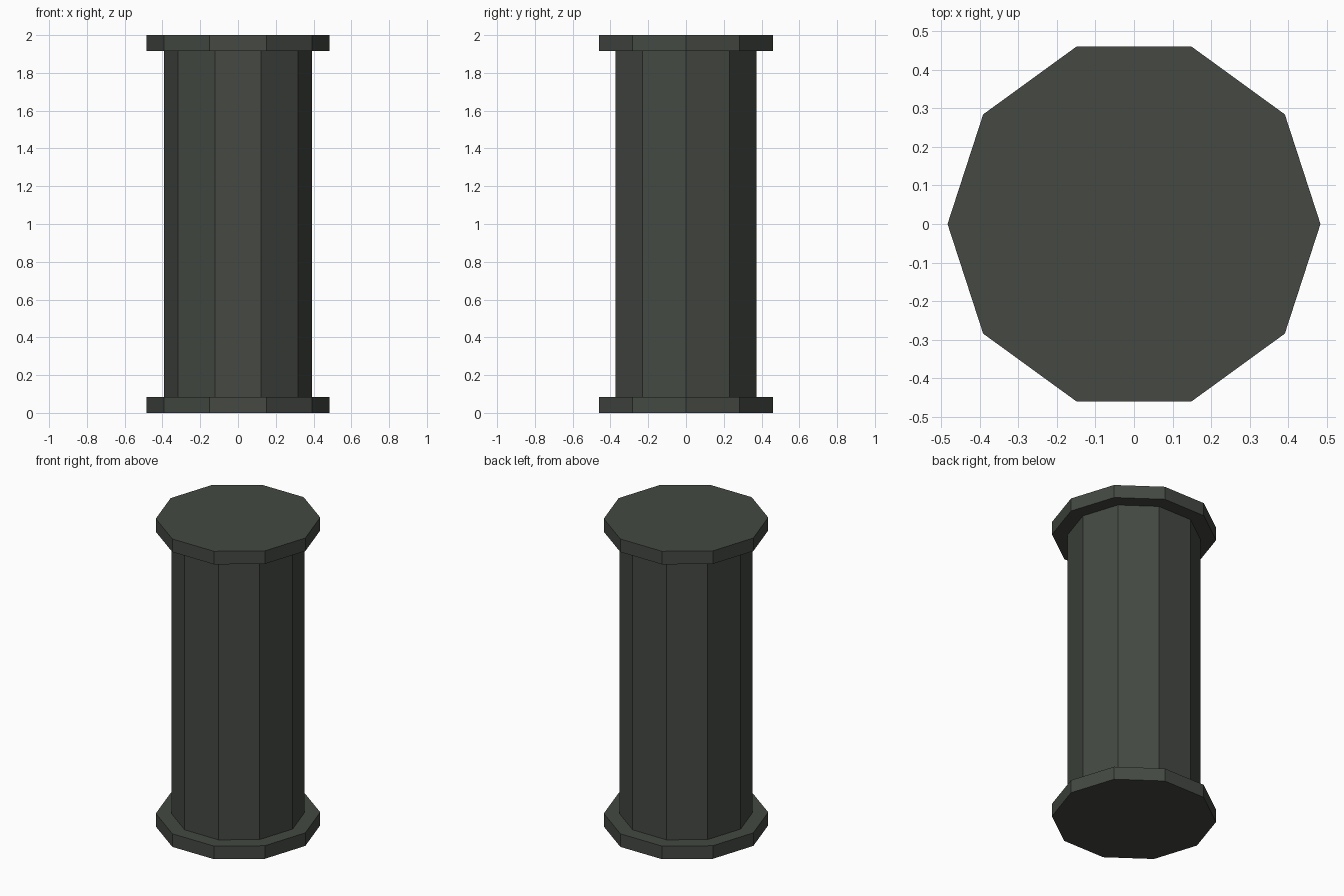
import bpy
import bmesh
from math import radians
from mathutils import Matrix

SIDES = 10
HEIGHT = 2.0
PLATE_HEIGHT = 0.085
PLATE_RADIUS = 0.484
SHAFT_RADIUS = 0.393

if "Cube" in bpy.data.objects:
    bpy.data.objects.remove(bpy.data.objects["Cube"], do_unlink=True)

# Single dark grey-green stone colour
stone = bpy.data.materials.new("dark_stone")
stone.use_nodes = True
color = (0.058, 0.066, 0.055, 1.0)
stone.diffuse_color = color
stone.node_tree.nodes["Principled BSDF"].inputs["Base Color"].default_value = color


def prism(name, radius, bottom, top, capped):
    """Upright flat-sided prism with corners on the x axis."""
    bm = bmesh.new()
    place = Matrix.Translation((0, 0, (bottom + top) / 2)) @ Matrix.Rotation(radians(90), 4, "Z")
    bmesh.ops.create_cone(bm, cap_ends=capped, segments=SIDES, radius1=radius,
                          radius2=radius, depth=top - bottom, matrix=place)
    bmesh.ops.recalc_face_normals(bm, faces=bm.faces)
    mesh = bpy.data.meshes.new(name)
    bm.to_mesh(mesh)
    bm.free()
    mesh.materials.append(stone)
    obj = bpy.data.objects.new(name, mesh)
    bpy.context.collection.objects.link(obj)
    return obj


# Base plate, shaft and top plate
prism("base_plate", PLATE_RADIUS, 0, PLATE_HEIGHT, True)
prism("shaft", SHAFT_RADIUS, PLATE_HEIGHT, HEIGHT - PLATE_HEIGHT, False)
prism("top_plate", PLATE_RADIUS, HEIGHT - PLATE_HEIGHT, HEIGHT, True)
